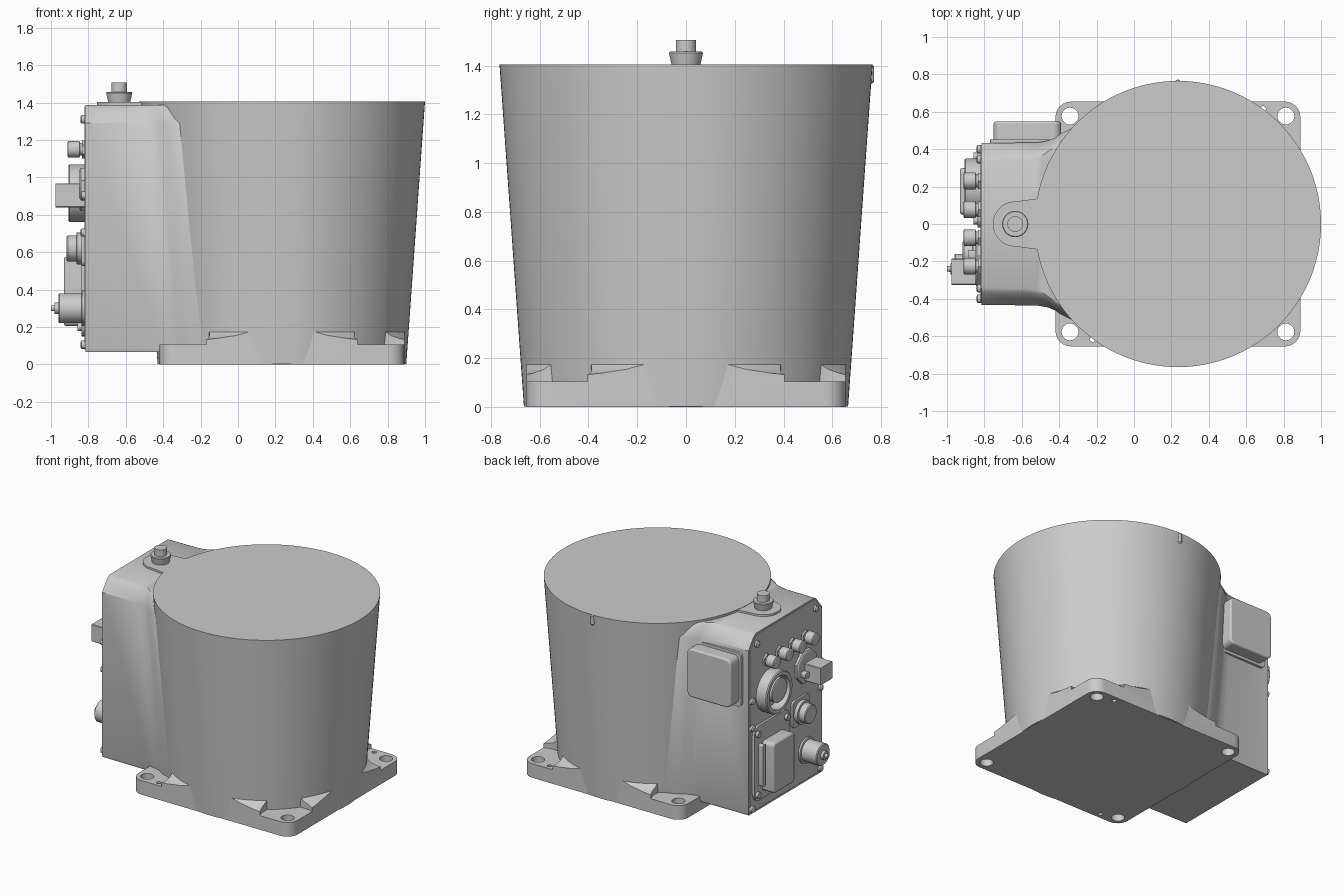
import bpy, bmesh, math
from mathutils import Vector

cube = bpy.data.objects.get("Cube")
if cube:
    bpy.data.objects.remove(cube, do_unlink=True)

grey = bpy.data.materials.new("cast_grey")
grey.use_nodes = True
grey.diffuse_color = (0.6, 0.6, 0.6, 1)
grey.node_tree.nodes["Principled BSDF"].inputs["Base Color"].default_value = grey.diffuse_color

CX = 0.235                      # drum axis
TOP = 1.405                     # drum height
FACE = -0.815                   # connector panel plane


def finish(ob, angle=35):
    bpy.ops.object.select_all(action='DESELECT')
    ob.select_set(True)
    bpy.context.view_layer.objects.active = ob
    bpy.ops.object.shade_smooth_by_angle(angle=math.radians(angle))
    return ob


def loft(name, rings, closed_loop=False):
    """Skin equal-length rings of points, capping the ends."""
    bm = bmesh.new()
    rows = [[bm.verts.new(p) for p in ring] for ring in rings]
    n = len(rows[0])
    for a, b in zip(rows, rows[1:]):
        for i in range(n):
            j = (i + 1) % n
            bm.faces.new((a[i], a[j], b[j], b[i]))
    bm.faces.new(rows[0][::-1])
    bm.faces.new(rows[-1])
    bmesh.ops.recalc_face_normals(bm, faces=bm.faces)
    me = bpy.data.meshes.new(name)
    bm.to_mesh(me)
    bm.free()
    me.materials.append(grey)
    ob = bpy.data.objects.new(name, me)
    bpy.context.collection.objects.link(ob)
    return finish(ob)


def turned(name, profile, center, axis='Z', sides=48):
    """Stack of circles; profile is (radius, position along the axis)."""
    rings = []
    for r, h in profile:
        ring = []
        for i in range(sides):
            t = 2 * math.pi * (i + 0.5) / sides
            u, v = r * math.cos(t), r * math.sin(t)
            if axis == 'Z':
                ring.append((center[0] + u, center[1] + v, h))
            else:
                ring.append((h, center[0] + u, center[1] + v))
        rings.append(ring)
    return loft(name, rings)


def prism(name, pts, a, b, axis='Z'):
    if axis == 'Z':
        return loft(name, [[(u, v, h) for u, v in pts] for h in (a, b)])
    return loft(name, [[(h, u, v) for u, v in pts] for h in (a, b)])


def rounded(u0, u1, v0, v1, r, steps=6):
    pts = []
    corners = [(u1 - r, v1 - r), (u0 + r, v1 - r), (u0 + r, v0 + r), (u1 - r, v0 + r)]
    for k, (cu, cv) in enumerate(corners):
        for i in range(steps + 1):
            t = math.pi / 2 * (k + i / steps)
            pts.append((cu + r * math.cos(t), cv + r * math.sin(t)))
    return pts


def soften(ob, width, segments=3):
    m = ob.modifiers.new("Bevel", 'BEVEL')
    m.width, m.segments, m.limit_method = width, segments, 'ANGLE'
    m.angle_limit = math.radians(40)
    return ob


def boolean(ob, cutter, op):
    m = ob.modifiers.new("Cut", 'BOOLEAN')
    m.operation, m.object, m.solver = op, cutter, 'EXACT'
    bpy.context.view_layer.objects.active = ob
    bpy.ops.object.modifier_apply(modifier=m.name)
    bpy.data.objects.remove(cutter, do_unlink=True)


def drum_r(z):
    return 0.665 + 0.1 * z / TOP


# Tapered drum with its small index pin at the back
turned("drum", [(drum_r(0), 0.002), (drum_r(TOP), TOP)], (CX, 0), sides=128)
turned("index_pin", [(0.006, 1.325), (0.015, 1.335), (0.015, 1.395), (0.008, 1.404)],
       (CX, 0.757), sides=16)

# Square mounting flange rising towards the drum
flange = prism("mounting_flange", rounded(-0.42, 0.89, -0.655, 0.655, 0.085), 0, 0.3)
skirt = turned("skirt", [(1.1, -0.1), (1.1, 0.125), (0.84, 0.126), (0.78, 0.131), (0.74, 0.139),
                         (0.70, 0.154), (0.67, 0.18)], (CX, 0), sides=128)
boolean(flange, skirt, 'INTERSECT')
for sx in (-1, 1):
    for sy in (-1, 1):
        hole = (CX + sx * 0.577, sy * 0.577)
        boolean(flange, turned("pad_cut", [(0.19, 0.105), (0.19, 0.4)], hole), 'DIFFERENCE')
        boolean(flange, turned("bolt_cut", [(0.045, -0.1), (0.045, 0.4)], hole, sides=32), 'DIFFERENCE')
for s in (-1, 1):
    spot = (CX + s * 0.455, s * 0.615)
    boolean(flange, turned("dowel_cut", [(0.016, -0.1), (0.016, 0.4)], spot, sides=16), 'DIFFERENCE')
finish(flange, 30)


# Side housing blended into the drum
def housing_ring(z, w):
    def xi(y):
        return CX - math.sqrt(drum_r(z) ** 2 - y * y)
    x = xi(w)
    half = [(FACE, w), (x - 0.13, w + 0.004), (x - 0.075, w + 0.014), (x - 0.035, w + 0.03),
            (x - 0.005, w + 0.052), (xi(w + 0.1) + 0.01, w + 0.1), (0.2, w + 0.1)]
    return [(a, b, z) for a, b in half] + [(a, -b, z) for a, b in reversed(half)]


loft("side_housing", [housing_ring(0.065, 0.425), housing_ring(0.085, 0.432),
                      housing_ring(1.29, 0.432), housing_ring(1.375, 0.365),
                      housing_ring(1.388, 0.34)])
panel = [(0.422, 0.08), (0.422, 1.288), (0.345, 1.378)]
prism("connector_panel", panel + [(-y, z) for y, z in reversed(panel)], -0.8, FACE - 0.006, 'X')

# Boss and plug on top of the housing
arc = [(-0.635 + 0.12 * math.cos(t), 0.12 * math.sin(t))
       for t in [math.pi * (0.5 + i / 24) for i in range(25)]]
prism("top_boss", [(-0.4, 0.16), (-0.525, 0.135)] + arc + [(-0.525, -0.135), (-0.4, -0.16)], 1.36, 1.402)
turned("top_plug", [(0.056, 1.39), (0.07, 1.452), (0.066, 1.457), (0.042, 1.457), (0.042, 1.506)],
       (-0.635, 0))


# Rear cover on the housing flank
def flank_plate(name, x0, x1, z0, z1, y0, y1, r):
    pts = rounded(x0, x1, z0, z1, r)
    return loft(name, [[(x, y, z) for x, z in pts] for y in (y0, y1)])


flank_plate("cover_frame", -0.77, -0.375, 0.865, 1.265, 0.38, 0.452, 0.03)
soften(flank_plate("flank_cover", -0.75, -0.39, 0.885, 1.245, 0.4, 0.548, 0.04), 0.012)

# Row of four small sockets
for i in range(4):
    c = (0.23 - 0.152 * i, 1.15)
    turned(f"small_socket_{i + 1}",
           [(0.034, -0.8), (0.034, -0.845), (0.045, -0.847), (0.045, -0.908), (0.036, -0.912)],
           c, 'X', 24)
    turned(f"socket_nut_{i + 1}", [(0.048, -0.8), (0.048, -0.835)], c, 'X', 6)

# Large round socket: open ring with a plug inside
ring = turned("large_socket_ring", [(0.155, -0.8), (0.155, -0.9), (0.148, -0.907)], (0.195, 0.915), 'X')
boolean(ring, turned("ring_cut", [(0.122, -0.83), (0.122, -1.1)], (0.195, 0.915), 'X'), 'DIFFERENCE')
finish(ring)
turned("large_socket_plug", [(0.088, -0.8), (0.088, -0.89), (0.07, -0.895)], (0.175, 0.92), 'X')

# Square data plug on an eight-sided plate
turned("data_plate", [(0.125, -0.8), (0.125, -0.84), (0.115, -0.847)], (-0.22, 0.935), 'X', 8)
prism("data_plug", rounded(-0.325, -0.185, 0.84, 0.968, 0.004, 1), -0.8, -0.975, 'X')
prism("data_latch", rounded(-0.185, -0.14, 0.88, 0.92, 0.01, 3), -0.8, -0.885, 'X')

# Middle round socket
mid = (-0.16, 0.62)
prism("middle_plate", rounded(-0.26, -0.06, 0.525, 0.725, 0.03), -0.8, -0.836, 'X')
turned("middle_socket", [(0.085, -0.8), (0.085, -0.862), (0.07, -0.864), (0.07, -0.91), (0.064, -0.916)],
       mid, 'X')

# Lower round socket with centre pin
turned("lower_socket", [(0.095, -0.8), (0.095, -0.835), (0.08, -0.836), (0.08, -0.955), (0.074, -0.961),
                        (0.032, -0.961), (0.03, -0.98), (0.016, -0.982), (0.014, -1.0)],
       (-0.24, 0.3), 'X')

# Rectangular power connector with clips
prism("power_plate", rounded(-0.02, 0.395, 0.15, 0.705, 0.06), -0.8, -0.838, 'X')
soften(prism("power_body", rounded(0.05, 0.3, 0.205, 0.575, 0.025), -0.8, -0.93, 'X'), 0.01, 2)
prism("power_clip", rounded(0.315, 0.345, 0.26, 0.57, 0.012), -0.8, -0.875, 'X')
for y in (0.02, 0.36):
    for z in (0.2, 0.65):
        turned("power_screw", [(0.022, -0.8), (0.022, -0.858)], (y, z), 'X', 16)

# Panel screws around the rim
for y, z in ((0.345, 1.31), (0.4, 0.705), (0.4, 0.105), (0.4, 0.905)):
    for s in (-1, 1):
        turned("panel_screw", [(0.023, -0.8), (0.023, -0.836), (0.014, -0.842)], (s * y, z), 'X', 16)
